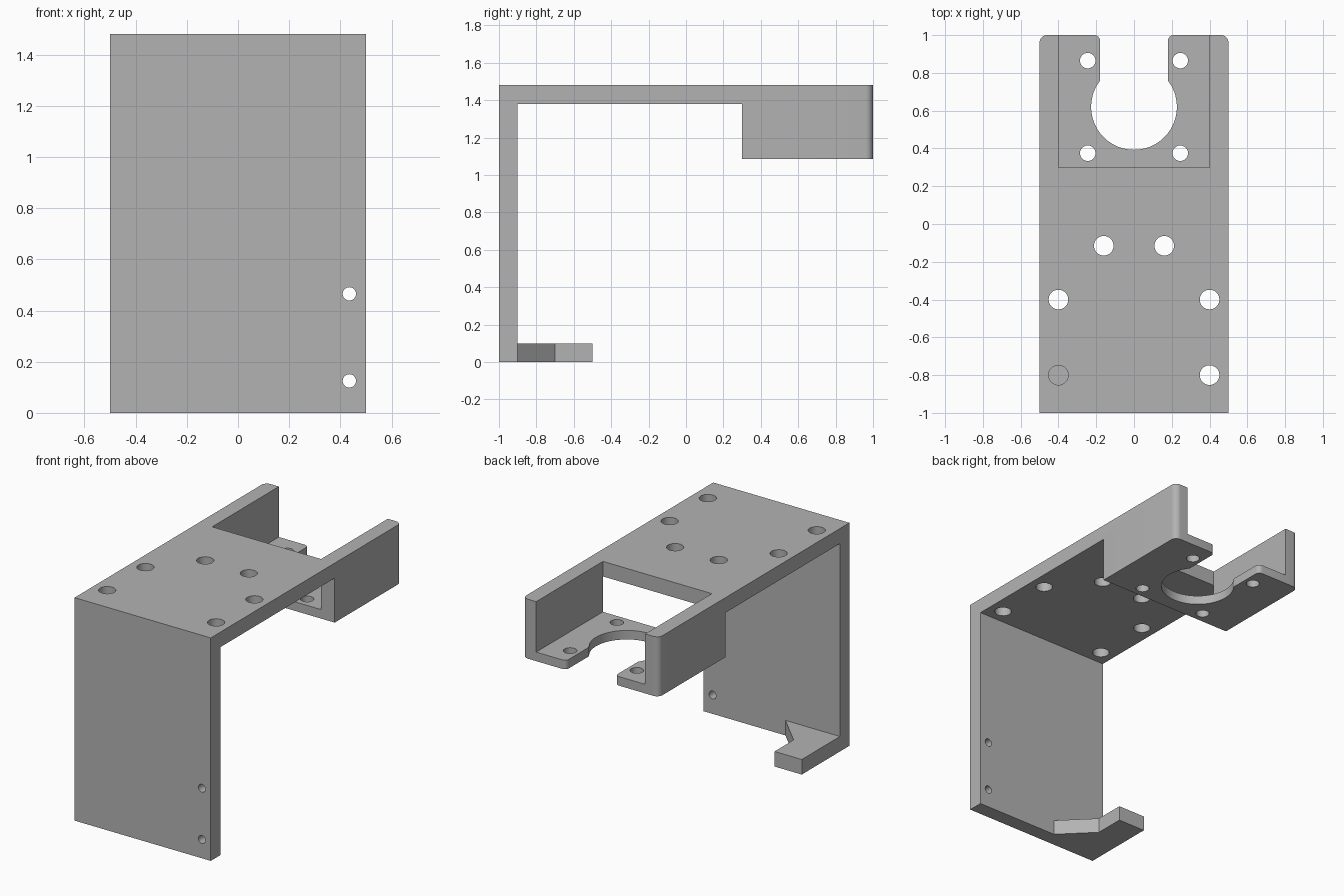
import bpy, bmesh
from math import radians, cos, sin, acos, degrees
from mathutils import Matrix

cube = bpy.data.objects.get("Cube")
if cube:
    bpy.data.objects.remove(cube, do_unlink=True)

grey = bpy.data.materials.new("plain grey")
grey.use_nodes = True
grey.diffuse_color = (0.45, 0.45, 0.45, 1)
grey.node_tree.nodes["Principled BSDF"].inputs["Base Color"].default_value = grey.diffuse_color


def arc(cx, cy, r, start, end, steps):
    angles = [radians(start + (end - start) * i / steps) for i in range(steps + 1)]
    return [(cx + r * cos(a), cy + r * sin(a)) for a in angles]


def make_object(name, bm):
    bmesh.ops.recalc_face_normals(bm, faces=bm.faces)
    mesh = bpy.data.meshes.new(name)
    bm.to_mesh(mesh)
    bm.free()
    mesh.materials.append(grey)
    obj = bpy.data.objects.new(name, mesh)
    bpy.context.collection.objects.link(obj)
    return obj


def prism(name, outline, z0, z1):
    """Plan outline extruded upwards."""
    bm = bmesh.new()
    face = bm.faces.new([bm.verts.new((x, y, z0)) for x, y in outline])
    top = bmesh.ops.extrude_face_region(bm, geom=[face])["geom"]
    bmesh.ops.translate(bm, vec=(0, 0, z1 - z0),
                        verts=[v for v in top if isinstance(v, bmesh.types.BMVert)])
    return make_object(name, bm)


def rect(x0, x1, y0, y1):
    return [(x0, y0), (x1, y0), (x1, y1), (x0, y1)]


def mirror(points):
    return [(-x, y) for x, y in reversed(points)]


def combine(target, other, operation):
    mod = target.modifiers.new(operation.lower(), 'BOOLEAN')
    mod.operation, mod.solver, mod.object = operation, 'EXACT', other
    bpy.context.view_layer.objects.active = target
    bpy.ops.object.modifier_apply(modifier=mod.name)
    bpy.data.objects.remove(other, do_unlink=True)


TOP, THICK = 1.48, 0.1
TRAY_Y, TRAY_Z = 0.3, 1.085

# Front wall and shelf
bracket = prism("mounting_bracket", rect(-0.5, 0.5, -1, -0.9), 0, TOP)
parts = [prism("shelf", rect(-0.5, 0.5, -1, TRAY_Y), TOP - THICK, TOP)]

# Hooked foot on one lower corner
foot = [(-0.5, -1), (-0.1, -1), (-0.1, -0.9), (-0.3, -0.7), (-0.3, -0.5), (-0.5, -0.5)]
parts.append(prism("foot", foot, 0, THICK))

# Tray side walls with rounded rear corners
corner = arc(0.46, 0.96, 0.04, 0, 90, 8)
side = [(0.4, TRAY_Y), (0.5, TRAY_Y)] + corner + [(0.4, 1)]
parts += [prism("left_side", side, TRAY_Z, TOP),
          prism("right_side", mirror(side), TRAY_Z, TOP)]

# Tray floor with a keyhole opening
r, slot = 0.227, 0.18
a = degrees(acos(slot / r))
half = corner + arc(slot + 0.03, 0.97, 0.03, 90, 180, 6)
keyhole = arc(0, 0.62, r, a, -180 - a, 48)
floor = [(-0.5, TRAY_Y), (0.5, TRAY_Y)] + half + keyhole + mirror(half)
parts.append(prism("tray_floor", floor, TRAY_Z, TRAY_Z + 0.06))

for part in parts:
    combine(bracket, part, 'UNION')

# Screw holes
bm = bmesh.new()


def drill(matrix, radius, depth):
    bmesh.ops.create_cone(bm, cap_ends=True, segments=32, radius1=radius,
                          radius2=radius, depth=depth, matrix=matrix)


for x, y, radius in [(0.245, 0.865, 0.041), (0.245, 0.375, 0.041),
                     (0.16, -0.115, 0.052), (0.4, -0.4, 0.052), (0.4, -0.8, 0.052)]:
    for s in (-1, 1):
        drill(Matrix.Translation((s * x, y, 1.3)), radius, 0.6)
for z in (0.125, 0.465):
    drill(Matrix.Translation((0.435, -0.95, z)) @ Matrix.Rotation(radians(90), 4, 'X'), 0.026, 0.3)
combine(bracket, make_object("hole_cutter", bm), 'DIFFERENCE')

# Merge flat regions, then smooth the round edges only
bm = bmesh.new()
bm.from_mesh(bracket.data)
bmesh.ops.remove_doubles(bm, verts=bm.verts, dist=0.0001)
bmesh.ops.dissolve_limit(bm, angle_limit=radians(0.5), verts=bm.verts, edges=bm.edges)
bm.to_mesh(bracket.data)
bm.free()
bpy.ops.object.select_all(action='DESELECT')
bracket.select_set(True)
bpy.context.view_layer.objects.active = bracket
bpy.ops.object.shade_smooth_by_angle(angle=radians(30))
